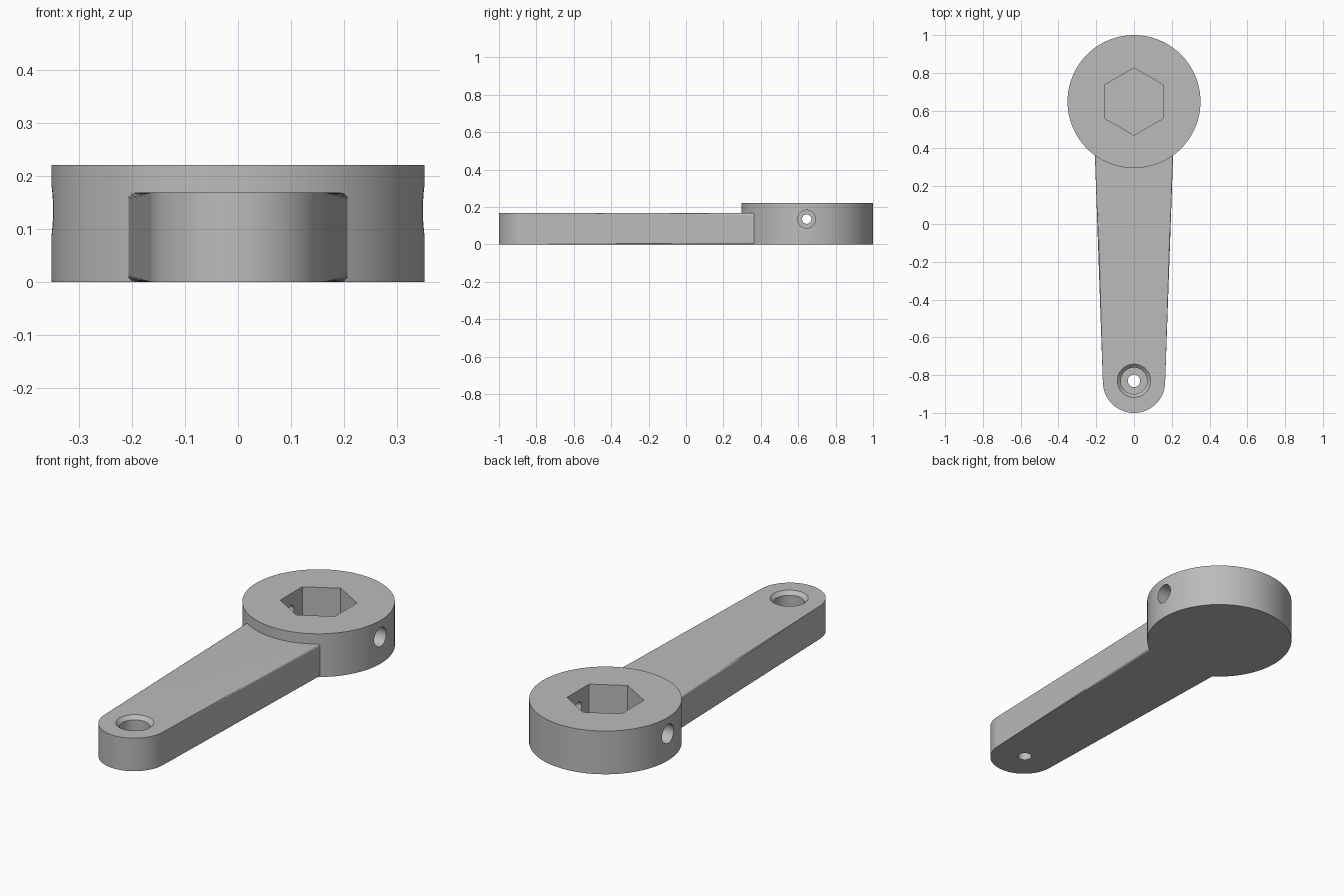
import bpy, bmesh
from math import pi, sin, cos, radians
from mathutils import Matrix, Vector

cube = bpy.data.objects.get("Cube")
if cube:
    bpy.data.objects.remove(cube)

HUB_Y, TIP_Y = 0.648, -0.835
HUB_H, ARM_H = 0.22, 0.168
FILLET = 0.013

grey = bpy.data.materials.new("plain_grey")
grey.use_nodes = True
colour = (0.5, 0.5, 0.5, 1)
grey.diffuse_color = colour
grey.node_tree.nodes["Principled BSDF"].inputs["Base Color"].default_value = colour


def circle(radius, count=96, start=0.0):
    return [(radius * cos(start + 2 * pi * i / count),
             radius * sin(start + 2 * pi * i / count)) for i in range(count)]


def loft(name, layers, centre, fillet=0, turn=None):
    """Join stacked (outline, height) layers into a closed solid."""
    bm = bmesh.new()
    rings = [[bm.verts.new((x, y, z)) for x, y in outline] for outline, z in layers]
    caps = [bm.faces.new(rings[0][::-1]), bm.faces.new(rings[-1])]
    n = len(rings[0])
    for low, high in zip(rings, rings[1:]):
        for i in range(n):
            j = (i + 1) % n
            bm.faces.new((low[i], low[j], high[j], high[i]))
    if fillet:
        rims = [e for cap in caps for e in cap.edges]
        bmesh.ops.bevel(bm, geom=rims, offset=fillet, segments=5,
                        profile=0.5, affect='EDGES')
    if turn:
        bm.transform(turn)
    bm.transform(Matrix.Translation(Vector(centre)))
    bmesh.ops.recalc_face_normals(bm, faces=bm.faces)
    mesh = bpy.data.meshes.new(name)
    bm.to_mesh(mesh)
    bm.free()
    mesh.materials.append(grey)
    obj = bpy.data.objects.new(name, mesh)
    bpy.context.collection.objects.link(obj)
    return obj


def turned(name, steps, centre, turn=None):
    return loft(name, [(circle(r, 48), z) for r, z in steps], centre, turn=turn)


def cut_and_smooth(obj, cutters):
    bpy.ops.object.select_all(action='DESELECT')
    bpy.context.view_layer.objects.active = obj
    obj.select_set(True)
    for cutter in cutters:
        cutter.hide_render = True
        mod = obj.modifiers.new("hole", 'BOOLEAN')
        mod.operation, mod.solver, mod.object = 'DIFFERENCE', 'EXACT', cutter
        bpy.ops.object.modifier_apply(modifier=mod.name)
        bpy.data.objects.remove(cutter)
    bpy.ops.object.shade_smooth_by_angle(angle=radians(30))
    normals = obj.modifiers.new("flat_caps", 'WEIGHTED_NORMAL')
    normals.keep_sharp = True


# Round hub with a blind hexagonal socket and stepped cross holes
hub = loft("hub", [(circle(0.352, 128), 0), (circle(0.352, 128), HUB_H)],
           (0, HUB_Y, 0), FILLET)
hexagon = circle(0.178, 6, pi / 2)
socket = loft("socket_cutter", [(hexagon, 0.05), (hexagon, 0.3)], (0, HUB_Y, 0))
cross_hole = turned("cross_hole_cutter",
                    [(0.048, -0.4), (0.048, -0.22), (0.025, -0.22),
                     (0.025, 0.22), (0.048, 0.22), (0.048, 0.4)],
                    (0, HUB_Y - 0.003, 0.135), Matrix.Rotation(pi / 2, 4, 'Y'))
cut_and_smooth(hub, [socket, cross_hole])

# Tapered arm with a rounded tip, its wide end buried in the hub
TIP_R, ROOT_W = 0.165, 0.208
outline = [(TIP_R * cos(pi + pi * i / 48), TIP_Y + TIP_R * sin(pi + pi * i / 48))
           for i in range(49)]
outline += [(ROOT_W, 0.39), (-ROOT_W, 0.39)]
arm = loft("arm", [(outline, 0), (outline, ARM_H)], (0, 0, 0), FILLET)
tip_hole = turned("tip_hole_cutter",
                  [(0.033, -0.1), (0.033, 0.05), (0.07, 0.05),
                   (0.07, ARM_H - 0.018), (0.088, ARM_H), (0.088, 0.3)],
                  (0, TIP_Y + 0.005, 0))
cut_and_smooth(arm, [tip_hole])
